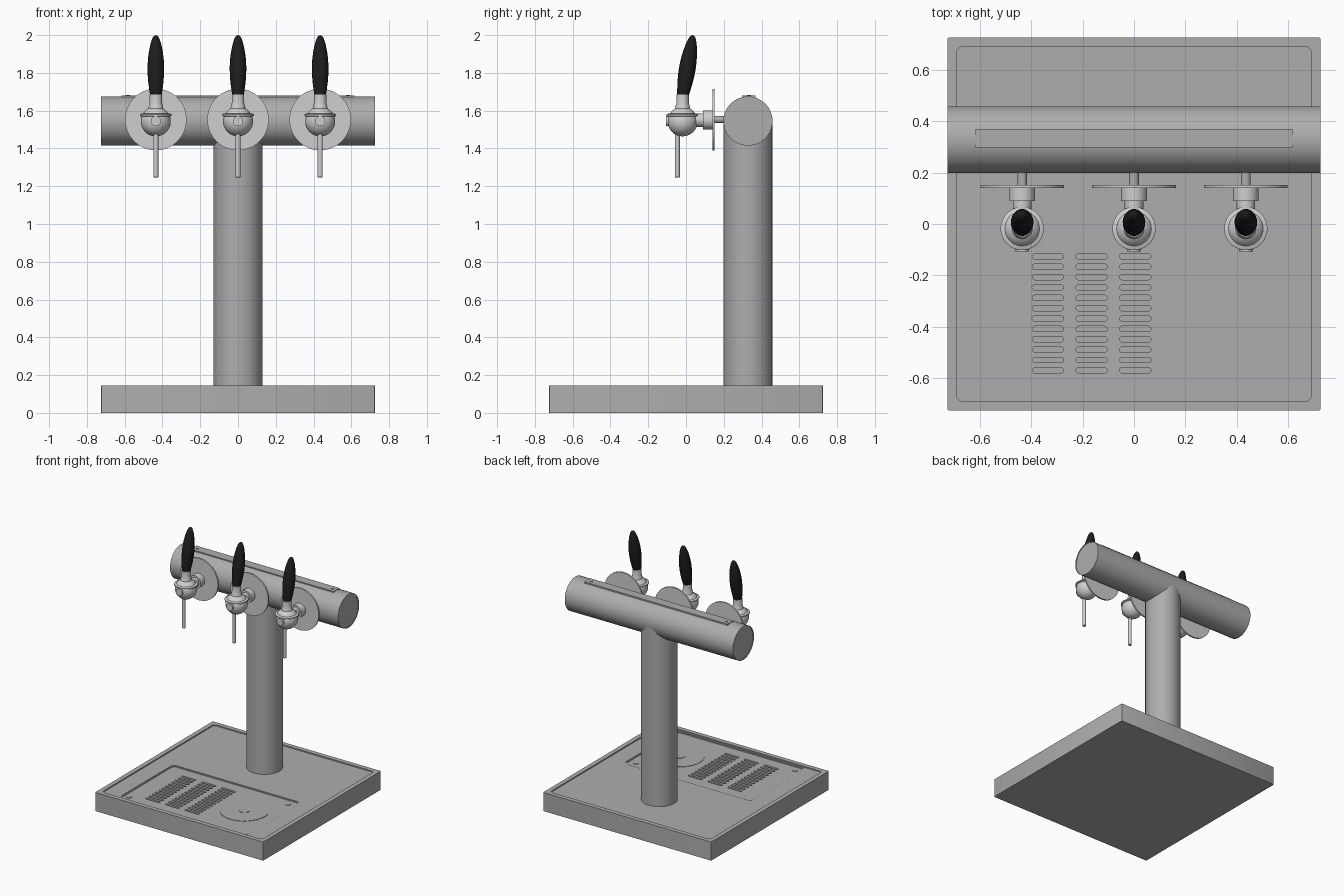
import bpy, bmesh, math
from mathutils import Vector

if "Cube" in bpy.data.objects:
    bpy.data.objects.remove(bpy.data.objects["Cube"])


def material(name, v):
    m = bpy.data.materials.new(name)
    m.diffuse_color = (v, v, v * 1.01, 1)
    m.use_nodes = True
    m.node_tree.nodes["Principled BSDF"].inputs["Base Color"].default_value = m.diffuse_color
    return m


STEEL = material("brushed steel", 0.42)
CHROME = material("bright chrome", 0.62)
BLACK = material("black plastic", 0.012)


def finish(name, bm, mat):
    bmesh.ops.recalc_face_normals(bm, faces=bm.faces)
    me = bpy.data.meshes.new(name)
    bm.to_mesh(me)
    bm.free()
    me.materials.append(mat)
    ob = bpy.data.objects.new(name, me)
    bpy.context.collection.objects.link(ob)
    return ob


def activate(ob):
    bpy.ops.object.select_all(action='DESELECT')
    ob.select_set(True)
    bpy.context.view_layer.objects.active = ob


def smooth(ob):
    activate(ob)
    bpy.ops.object.shade_smooth_by_angle(angle=math.radians(35))


def lathe(name, profile, origin, axis, mat, segs=48):
    """Turned part: (radius, distance along axis) points spun around an axis."""
    bm = bmesh.new()
    vs = [bm.verts.new((r, 0, t)) for r, t in profile]
    es = [bm.edges.new(p) for p in zip(vs, vs[1:])]
    bmesh.ops.spin(bm, geom=vs + es, cent=(0, 0, 0), axis=(0, 0, 1),
                   angle=2 * math.pi, steps=segs)
    bmesh.ops.remove_doubles(bm, verts=bm.verts, dist=1e-5)
    rot = Vector((0, 0, 1)).rotation_difference(Vector(axis)).to_matrix()
    bmesh.ops.rotate(bm, verts=bm.verts, cent=(0, 0, 0), matrix=rot)
    bmesh.ops.translate(bm, verts=bm.verts, vec=origin)
    ob = finish(name, bm, mat)
    smooth(ob)
    return ob


def rod(name, r, length, origin, axis, mat, segs=48):
    return lathe(name, [(0, 0), (r, 0), (r, length), (0, length)],
                 origin, axis, mat, segs)


def add_prism(bm, x0, x1, y0, y1, z0, z1, rad, steps=6):
    """Rounded rectangle raised from z0 to z1."""
    pts = []
    corners = [(x1 - rad, y1 - rad), (x0 + rad, y1 - rad),
               (x0 + rad, y0 + rad), (x1 - rad, y0 + rad)]
    for q, (cx, cy) in enumerate(corners):
        for i in range(steps + 1):
            a = math.pi / 2 * (q + i / steps)
            pts.append((cx + rad * math.cos(a), cy + rad * math.sin(a)))
    lo = [bm.verts.new((x, y, z0)) for x, y in pts]
    hi = [bm.verts.new((x, y, z1)) for x, y in pts]
    bm.faces.new(lo[::-1])
    bm.faces.new(hi)
    n = len(pts)
    for i in range(n):
        j = (i + 1) % n
        bm.faces.new((lo[i], lo[j], hi[j], hi[i]))


def prism(name, *dims):
    bm = bmesh.new()
    add_prism(bm, *dims)
    return finish(name, bm, STEEL)


def cut(target, cutter):
    cutter.hide_render = True
    mod = target.modifiers.new("cut", 'BOOLEAN')
    mod.operation = 'DIFFERENCE'
    mod.solver = 'EXACT'
    mod.object = cutter
    activate(target)
    bpy.ops.object.modifier_apply(modifier=mod.name)
    bpy.data.objects.remove(cutter)


# Base with shallow pan, stepped drip tray and drain slots
base = prism("base", -0.725, 0.725, -0.725, 0.725, 0, 0.145, 0.004, 2)
cut(base, prism("pan_cutter", -0.69, 0.69, -0.69, 0.69, 0.136, 0.2, 0.025))
cut(base, prism("tray_cutter", -0.55, 0.55, -0.68, -0.015, 0.132, 0.2, 0.035))
cut(base, prism("tray_inner_cutter", -0.541, 0.541, -0.671, -0.024,
                0.129, 0.2, 0.028))
bm = bmesh.new()
for cx in (-0.335, -0.165, 0.005):
    for row in range(12):
        cy = -0.126 - row * 0.0403
        add_prism(bm, cx - 0.061, cx + 0.061, cy - 0.0105, cy + 0.0105,
                  0.115, 0.2, 0.0104, 4)
cut(base, finish("slot_cutter", bm, STEEL))
smooth(base)

# Rinser disc and small drain fittings
rod("rinser_disc", 0.175, 0.007, (0.297, -0.345, 0.125), (0, 0, 1), STEEL, 64)
rod("rinser_nozzle", 0.038, 0.01, (0.297, -0.345, 0.125), (0, 0, 1), STEEL)
for x, y in ((-0.503, -0.625), (0.487, -0.078)):
    rod("tray_fitting", 0.02, 0.008, (x, y, 0.125), (0, 0, 1), STEEL, 24)

# Column and cross tube meeting in a mitred saddle
TY, TZ, TR = 0.328, 1.545, 0.13
rod("column", 0.129, TZ - 0.132, (0, TY, 0.13), (0, 0, 1), STEEL, 64)
lathe("cross_tube",
      [(0, 0.004), (0.124, 0.004), (0.124, 0), (TR, 0), (TR, 1.45),
       (0.124, 1.45), (0.124, 1.446), (0, 1.446)],
      (-0.725, TY, TZ), (1, 0, 0), STEEL, 64)

# Strip on top of the tube with its screws
prism("top_strip", -0.617, 0.617, 0.297, 0.369, 1.655, 1.679, 0.002, 2)
for x in (-0.583, 0.583):
    rod("strip_screw", 0.011, 0.006, (x, 0.333, 1.677), (0, 0, 1), STEEL, 20)

# Three taps
BY, BZ, BR = -0.018, 1.543, 0.079
ball = [(BR * math.sin(math.pi * i / 24), -BR * math.cos(math.pi * i / 24))
        for i in range(25)]
ball[0], ball[-1] = (0, -BR), (0, BR)
for x in (-0.435, 0, 0.435):
    # Backing disc and shank
    rod("tap_disc", 0.163, 0.012, (x, 0.14, 1.553), (0, 1, 0), CHROME, 64)
    rod("tap_stem", 0.019, 0.08, (x, 0.145, 1.553), (0, 1, 0), STEEL, 24)
    lathe("tap_shank",
          [(0, 0), (0.036, 0), (0.036, 0.07), (0.05, 0.07), (0.05, 0.125),
           (0, 0.125)], (x, 0.02, 1.55), (0, 1, 0), CHROME)
    # Ball body, flange, front cap
    lathe("tap_ball", ball, (x, BY, BZ), (0, 0, 1), CHROME)
    lathe("tap_flange",
          [(0, 0), (0.078, 0), (0.084, 0.004), (0.084, 0.011), (0.078, 0.015),
           (0, 0.015)], (x, BY, 1.569), (0, 0, 1), CHROME)
    rod("tap_front_cap", 0.027, 0.06, (x, -0.046, 1.545), (0, -1, 0), CHROME)
    # Neck and spout
    lathe("tap_neck",
          [(0, 0), (0.04, 0), (0.036, 0.02), (0.033, 0.03), (0.033, 0.075),
           (0, 0.075)], (x, BY, 1.61), (0, 0, 1), CHROME)
    lathe("tap_spout",
          [(0, 0), (0.009, 0), (0.013, 0.003), (0.013, 0.26), (0, 0.26)],
          (x, -0.046, 1.245), (0, 0, 1), CHROME, 24)
    # Leaning handle
    lathe("tap_handle",
          [(0, 0), (0.029, 0), (0.034, 0.03), (0.04, 0.075), (0.0435, 0.12),
           (0.044, 0.16), (0.042, 0.2), (0.037, 0.24), (0.029, 0.28),
           (0.02, 0.31), (0.012, 0.324), (0.005, 0.329), (0, 0.33)],
          (x, -0.018, 1.674), (0, 0.054, 0.322), BLACK, 32)
